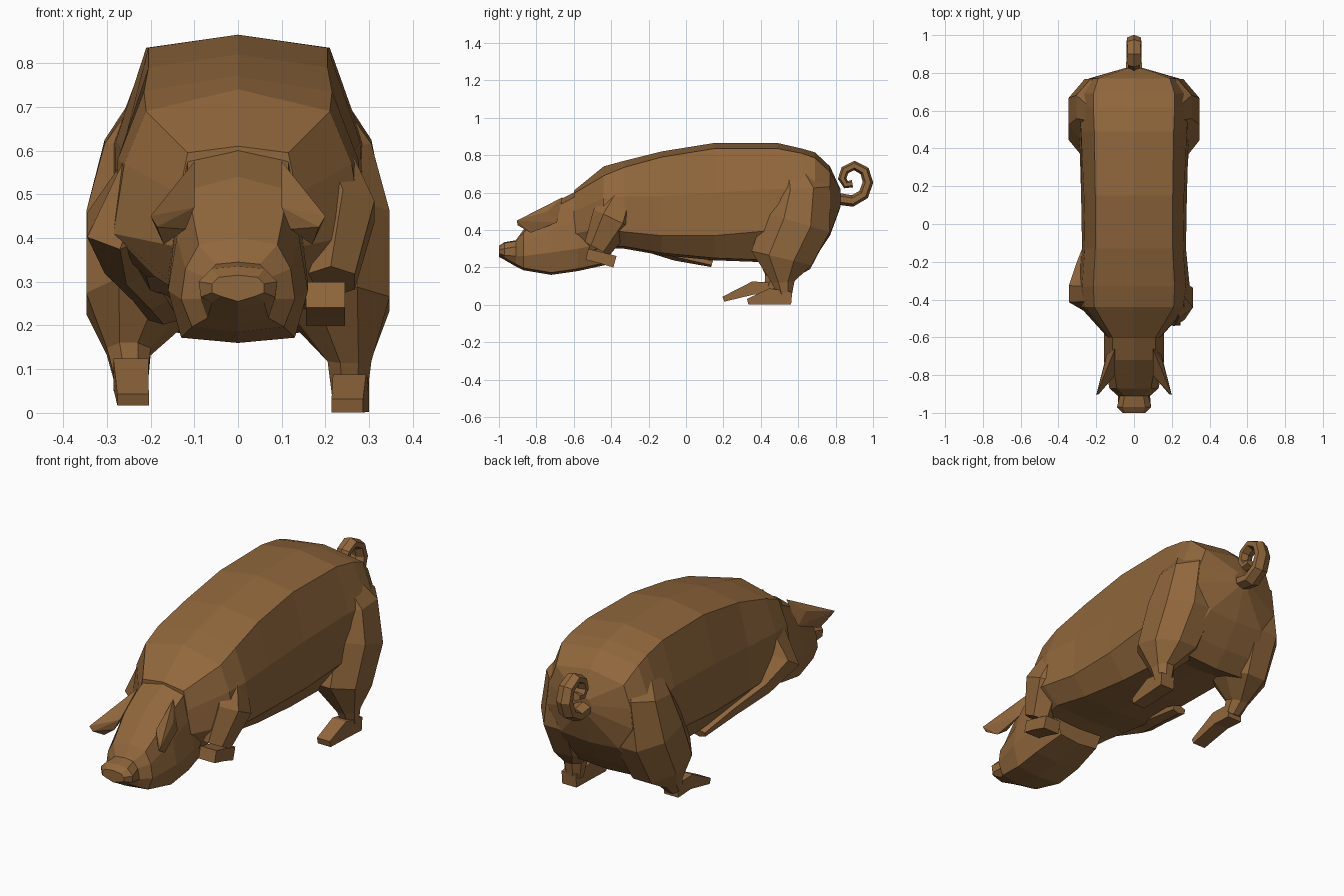
import bpy, bmesh, math
from mathutils import Vector

brown = bpy.data.materials.new("warm brown hide")
brown.diffuse_color = (0.28, 0.135, 0.045, 1)


def finish(name, bm):
    bmesh.ops.recalc_face_normals(bm, faces=bm.faces)
    me = bpy.data.meshes.new(name)
    bm.to_mesh(me)
    bm.free()
    me.materials.append(brown)
    ob = bpy.data.objects.new(name, me)
    bpy.context.collection.objects.link(ob)
    return ob


def loft(name, rings):
    """Skin a list of equal-length closed rings and cap both ends."""
    bm = bmesh.new()
    loops = [[bm.verts.new(p) for p in r] for r in rings]
    n = len(rings[0])
    for a, b in zip(loops, loops[1:]):
        for i in range(n):
            j = (i + 1) % n
            bm.faces.new((a[i], a[j], b[j], b[i]))
    bm.faces.new(loops[0])
    bm.faces.new(loops[-1])
    return finish(name, bm)


def torso(name, rows):
    """Symmetric rings from y, top, three side points and belly."""
    rings = []
    for y, zt, wt, zc, wm, zm, wl, zl, wb, zb in rows:
        half = [(wt, zc), (wm, zm), (wl, zl), (wb, zb + 0.012)]
        pts = [(0, zt)] + half + [(0, zb)] + [(-x, z) for x, z in reversed(half)]
        rings.append([(x, y, z) for x, z in pts])
    return loft(name, rings)


def limb(name, stations, sides, mx=1):
    """Tube through (x, y, z, half width, half depth) stations."""
    P = [Vector((mx * s[0], s[1], s[2])) for s in stations]
    rings = []
    for i, s in enumerate(stations):
        t = P[min(i + 1, len(P) - 1)] - P[max(i - 1, 0)]
        t.x = 0
        nrm = Vector((1, 0, 0)).cross(t.normalized())
        k = 1 / math.cos(math.pi / sides)
        ring = []
        for j in range(sides):
            a = math.tau * (j + 0.5) / sides
            ring.append(P[i] + Vector((s[3] * k * math.cos(a), 0, 0))
                        + nrm * (s[4] * k * math.sin(a)))
        rings.append(ring)
    return loft(name, rings)


# trunk, from neck to rump
torso("body", [
    (-.60, .61, .115, .595, .135, .50, .14, .38, .10, .24),
    (-.44, .74, .21, .69, .26, .57, .285, .41, .19, .30),
    (-.33, .77, .215, .735, .275, .58, .295, .39, .21, .30),
    (-.13, .82, .205, .79, .26, .58, .275, .37, .20, .265),
    (.15, .865, .205, .835, .265, .60, .28, .37, .19, .238),
    (.49, .865, .21, .835, .28, .62, .29, .40, .18, .225),
    (.62, .835, .215, .81, .29, .61, .29, .40, .20, .175),
    (.69, .815, .215, .785, .29, .59, .29, .42, .20, .25),
    (.77, .74, .19, .71, .23, .60, .24, .50, .16, .37),
    (.825, .62, .03, .615, .05, .59, .05, .56, .03, .52)])

# head with snout
torso("head", [
    (-1.0, .315, .045, .31, .06, .295, .06, .275, .04, .255),
    (-.97, .335, .06, .33, .09, .30, .085, .265, .06, .24),
    (-.91, .345, .05, .34, .075, .31, .085, .26, .07, .205),
    (-.87, .40, .09, .385, .12, .33, .13, .26, .105, .185),
    (-.72, .54, .115, .51, .14, .40, .16, .28, .13, .16),
    (-.58, .61, .115, .585, .14, .46, .16, .30, .13, .18),
    (-.42, .68, .12, .62, .14, .50, .15, .33, .11, .215)])

# ears: pointed, pitched forward
for side, mx in (("left", -1), ("right", 1)):
    bm = bmesh.new()
    for x, y, z in [(.10, -.66, .575), (.10, -.80, .47), (.145, -.69, .44),
                    (.155, -.74, .50), (.20, -.905, .45), (.185, -.90, .425),
                    (.17, -.83, .385), (.12, -.82, .42)]:
        bm.verts.new((mx * x, y, z))
    bmesh.ops.convex_hull(bm, input=bm.verts)
    finish(side + "_ear", bm)

# hind legs: broad thighs, left foot stepping ahead of the right
thigh = [(.13, .57, .76, .08, .07), (.175, .62, .62, .13, .15),
         (.20, .595, .44, .147, .18), (.22, .51, .25, .127, .165)]
limb("right_hind_leg", thigh + [(.255, .52, .12, .05, .06),
                                (.255, .53, .04, .04, .035)], 8)
limb("right_hind_foot", [(.26, .565, .035, .04, .033), (.255, .45, .045, .038, .043),
                         (.25, .33, .016, .036, .016)], 4)
limb("left_hind_leg", thigh + [(.25, .48, .14, .05, .06),
                               (.245, .45, .085, .04, .035)], 8, -1)
limb("left_hind_foot", [(.245, .47, .085, .04, .035), (.245, .36, .09, .04, .035),
                        (.24, .20, .03, .036, .014)], 4, -1)

# front right leg: tucked under the chest
limb("right_front_leg", [(.20, -.34, .58, .06, .07), (.24, -.39, .46, .072, .10),
                         (.212, -.475, .30, .055, .065)], 6)
limb("right_front_foot", [(.20, -.53, .27, .045, .03), (.20, -.45, .25, .045, .03),
                          (.20, -.38, .23, .045, .032)], 4)

# front left leg: swept back beneath the belly
limb("left_front_leg", [(.20, -.37, .58, .06, .07), (.27, -.37, .43, .075, .09),
                        (.255, -.22, .345, .05, .05), (.20, -.05, .275, .04, .035),
                        (.17, .14, .222, .035, .018)], 6, -1)

# curly tail
path = [(.79, .57), (.89, .555), (.95, .59), (.973, .655), (.955, .715),
        (.90, .745), (.85, .72), (.835, .675), (.855, .642), (.89, .648)]
limb("tail", [(0, y, z, .042 - .0015 * i, .028 - .0012 * i)
              for i, (y, z) in enumerate(path)], 6)
